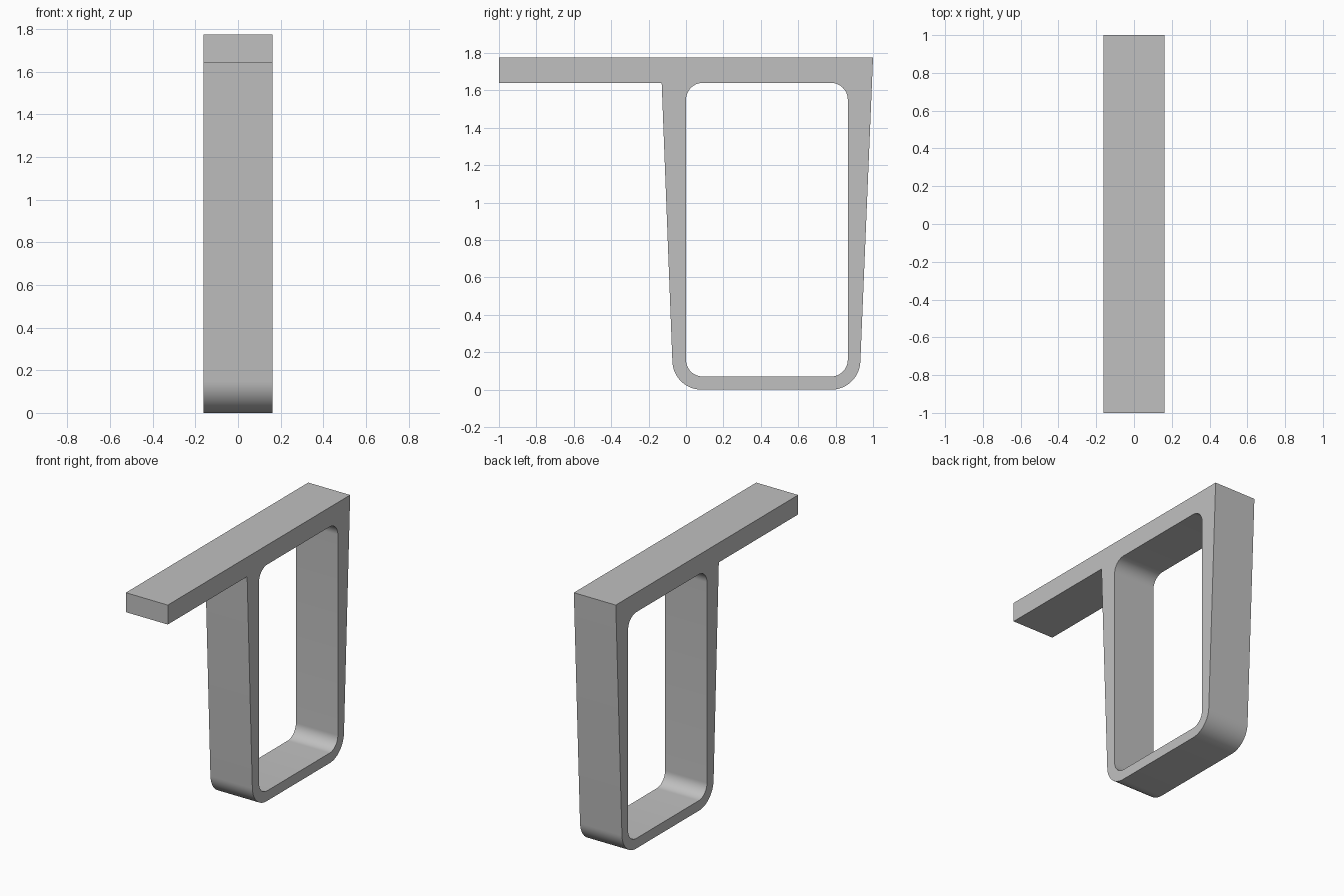
import bpy, bmesh, math
from mathutils import Vector

cube = bpy.data.objects.get("Cube")
if cube:
    bpy.data.objects.remove(cube)

WIDTH = 0.322
TOP, UNDERSIDE = 1.775, 1.64

grey = bpy.data.materials.new("light grey")
grey.use_nodes = True
colour = (0.53, 0.53, 0.53, 1)
grey.diffuse_color = colour
grey.node_tree.nodes["Principled BSDF"].inputs["Base Color"].default_value = colour


def rounded(corners, steps=14):
    """Turn (y, z, radius) corners into a closed outline with tangent arcs."""
    points = []
    for i, (y, z, radius) in enumerate(corners):
        corner = Vector((y, z))
        if not radius:
            points.append(corner)
            continue
        before = (Vector(corners[i - 1][:2]) - corner).normalized()
        after = (Vector(corners[(i + 1) % len(corners)][:2]) - corner).normalized()
        half = before.angle(after) / 2
        centre = corner + (before + after).normalized() * radius / math.sin(half)
        start = corner + before * radius / math.tan(half) - centre
        end = corner + after * radius / math.tan(half) - centre
        sweep = math.pi - 2 * half
        for s in range(steps + 1):
            t = s / steps
            points.append(centre + (start * math.sin((1 - t) * sweep)
                                    + end * math.sin(t * sweep)) / math.sin(sweep))
    return points


# Side profile: top bar with overhang, tapered legs and rounded foot
outer = rounded([(-1, TOP, 0), (-1, UNDERSIDE, 0), (-0.13, UNDERSIDE, 0),
                 (-0.067, 0, 0.155), (0.926, 0, 0.155), (1, TOP, 0)])
# Rounded opening between the legs
R = 0.09
inner = rounded([(0, 0.07, R), (0.865, 0.07, R),
                 (0.865, UNDERSIDE, R), (0, UNDERSIDE, R)])

bm = bmesh.new()
edges = []
for outline in (outer, inner):
    verts = [bm.verts.new((-WIDTH / 2, p.x, p.y)) for p in outline]
    edges += [bm.edges.new((v, verts[i - 1])) for i, v in enumerate(verts)]
bmesh.ops.triangle_fill(bm, use_beauty=True, use_dissolve=False, edges=edges)

# Extrude the profile across the width
side = bmesh.ops.extrude_face_region(bm, geom=bm.faces[:], use_keep_orig=True)
moved = [g for g in side["geom"] if isinstance(g, bmesh.types.BMVert)]
bmesh.ops.translate(bm, verts=moved, vec=(WIDTH, 0, 0))
bmesh.ops.recalc_face_normals(bm, faces=bm.faces[:])

mesh = bpy.data.meshes.new("bracket_frame")
bm.to_mesh(mesh)
bm.free()
mesh.materials.append(grey)
frame = bpy.data.objects.new("bracket_frame", mesh)
bpy.context.collection.objects.link(frame)

bpy.ops.object.select_all(action="DESELECT")
frame.select_set(True)
bpy.context.view_layer.objects.active = frame
bpy.ops.object.shade_smooth_by_angle(angle=math.radians(30))
